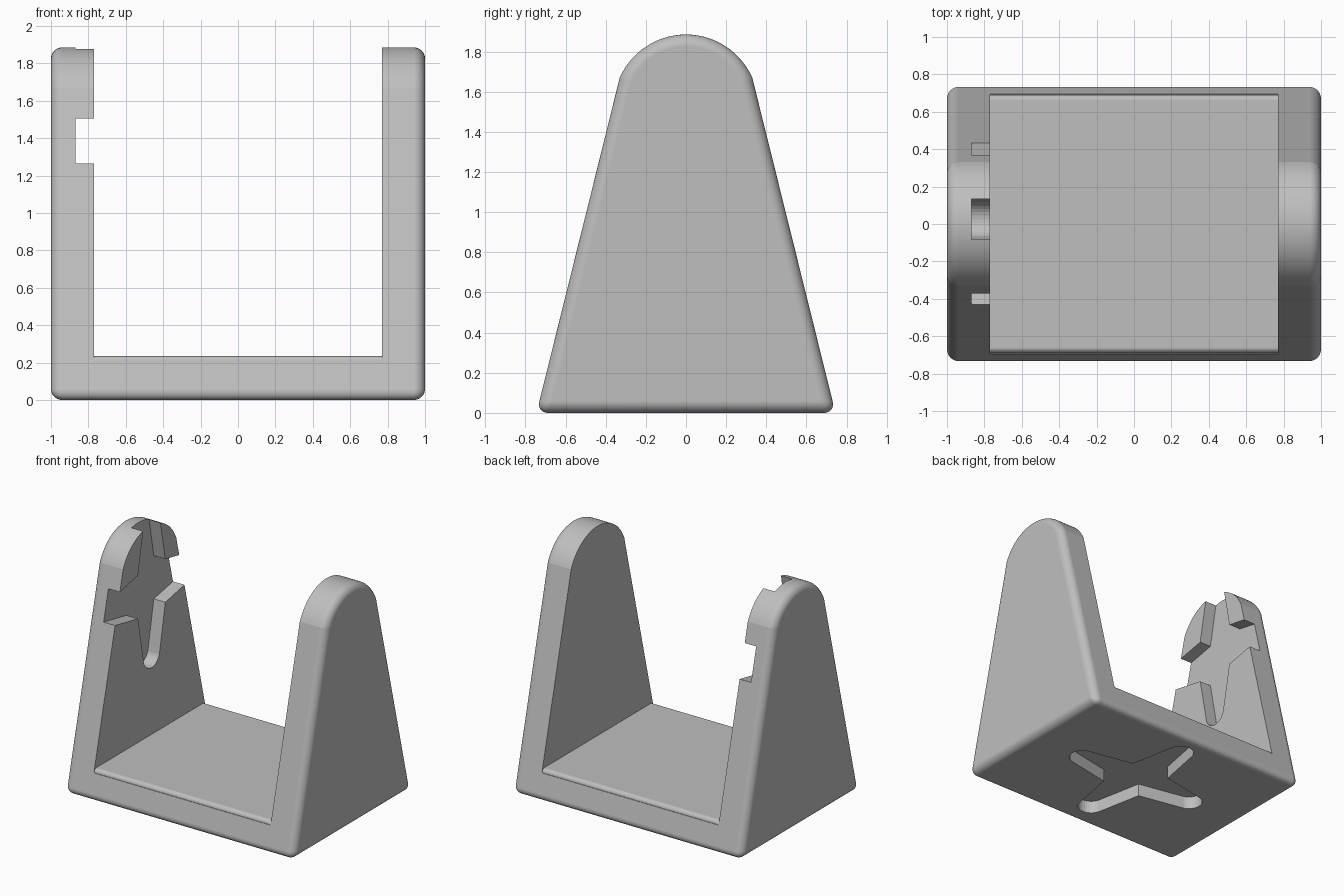
import bpy, bmesh, math
from mathutils import Matrix, Vector

cube = bpy.data.objects.get("Cube")
if cube:
    bpy.data.objects.remove(cube, do_unlink=True)

grey = bpy.data.materials.new("plain grey")
grey.use_nodes = True
grey.diffuse_color = (0.52, 0.52, 0.52, 1)
grey.node_tree.nodes["Principled BSDF"].inputs["Base Color"].default_value = (0.52, 0.52, 0.52, 1)


def arc(cx, cy, r, start, end, steps):
    """Points along a circular arc, angles in degrees."""
    angles = [math.radians(start + (end - start) * i / steps) for i in range(steps + 1)]
    return [(cx + r * math.cos(a), cy + r * math.sin(a)) for a in angles]


def prism(name, outline, low, high, upright=False):
    """Extrude an outline: (y, z) along x, or (x, y) along z when upright."""
    bm = bmesh.new()
    base = [bm.verts.new((u, v, low) if upright else (low, u, v)) for u, v in outline]
    face = bm.faces.new(base)
    top = bmesh.ops.extrude_face_region(bm, geom=[face])["geom"]
    shift = Vector((0, 0, high - low)) if upright else Vector((high - low, 0, 0))
    bmesh.ops.translate(bm, vec=shift, verts=[g for g in top if isinstance(g, bmesh.types.BMVert)])
    bmesh.ops.recalc_face_normals(bm, faces=bm.faces)
    mesh = bpy.data.meshes.new(name)
    bm.to_mesh(mesh)
    bm.free()
    mesh.materials.append(grey)
    obj = bpy.data.objects.new(name, mesh)
    bpy.context.collection.objects.link(obj)
    return obj


def apply(obj, mod):
    bpy.ops.object.select_all(action="DESELECT")
    bpy.context.view_layer.objects.active = obj
    obj.select_set(True)
    bpy.ops.object.modifier_apply(modifier=mod.name)


def cut(obj, cutter):
    mod = obj.modifiers.new("cut", "BOOLEAN")
    mod.operation = "DIFFERENCE"
    mod.solver = "EXACT"
    mod.object = cutter
    apply(obj, mod)
    bpy.data.objects.remove(cutter, do_unlink=True)


def star(cx, cy):
    """Four tapering arms with rounded ends."""
    arm = [(0.17, -0.17)] + arc(0.52, 0, 0.1, -80, 80, 14)
    points = []
    for k in range(4):
        turn = Matrix.Rotation(k * math.pi / 2, 2)
        points += [turn @ Vector(p) for p in arm]
    return [(p.x + cx, p.y + cy) for p in points]


# Solid body: tapered sides with a domed top, all outer edges rounded
dome_centre, dome_radius = 1.524, 0.361
edge_angle = math.degrees(math.asin((1.67 - dome_centre) / dome_radius))
outline = [(-0.745, 0), (0.745, 0)] + arc(0, dome_centre, dome_radius, edge_angle, 180 - edge_angle, 28)
bracket = prism("bracket", outline, -1, 1)
bevel = bracket.modifiers.new("rounding", "BEVEL")
bevel.width = 0.06
bevel.segments = 12
bevel.limit_method = "ANGLE"
bevel.angle_limit = math.radians(30)
bevel.use_clamp_overlap = False
apply(bracket, bevel)

# Open middle, leaving two walls and a floor with softened long edges
floor_edge = arc(0.66, 0.205, 0.03, 90, 0, 10)
half = floor_edge + [(1, 0.205), (1, 2.2)]
cut(bracket, prism("cavity", half + [(-y, z) for y, z in reversed(half)], -0.77, 0.77))

# Star recesses in the inner face of the right wall and under the floor
cut(bracket, prism("wall_recess", star(0.025, 1.38), -0.87, -0.6))
cut(bracket, prism("base_recess", star(0, 0.02), -0.1, 0.1, upright=True))

# Smooth rounding, crisp cut edges
bpy.ops.object.shade_smooth_by_angle(angle=math.radians(9))
normals = bracket.modifiers.new("flat faces", "WEIGHTED_NORMAL")
normals.keep_sharp = True
